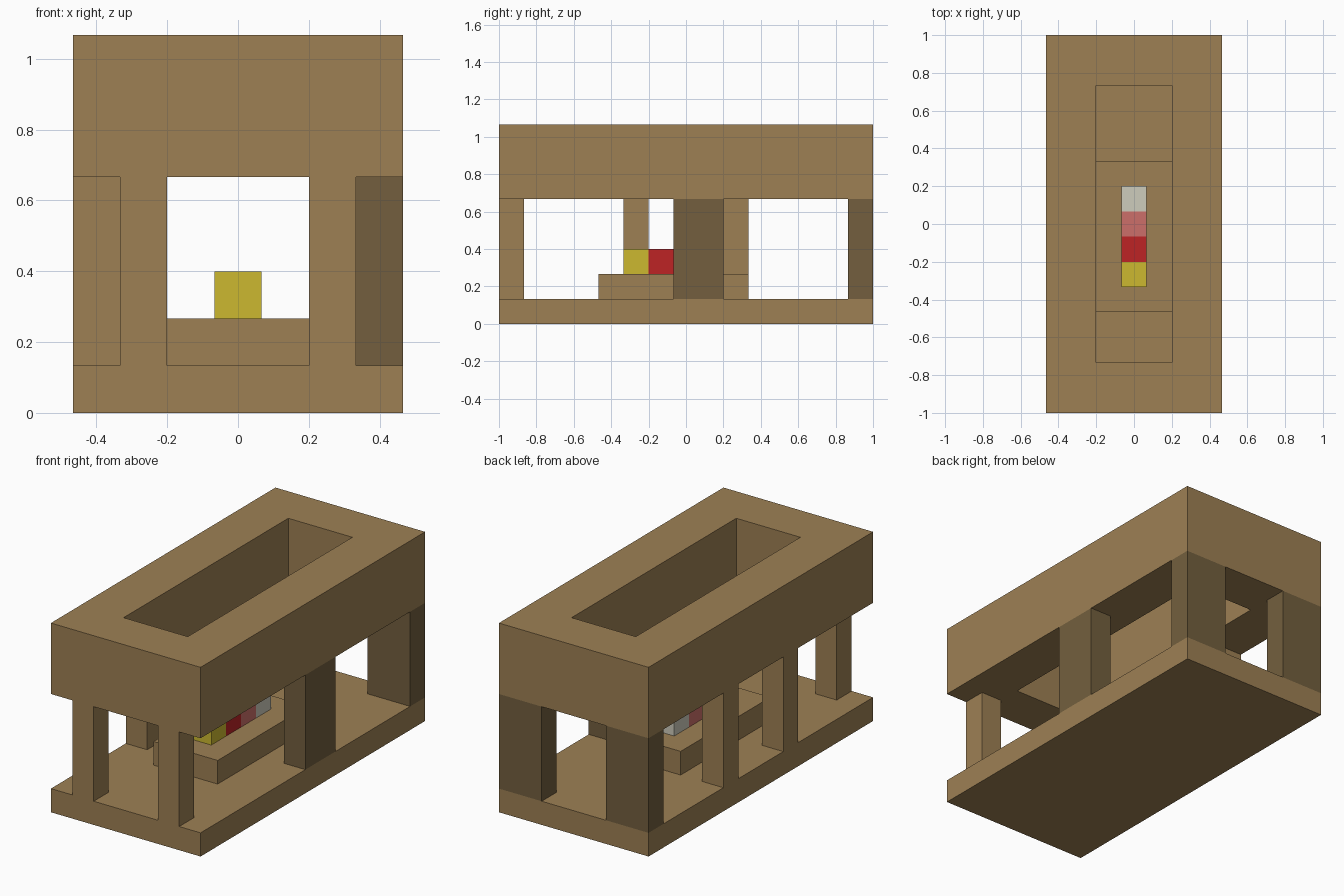
import bpy
import bmesh

UNIT = 2 / 15  # one building block

cube = bpy.data.objects.get("Cube")
if cube:
    bpy.data.objects.remove(cube, do_unlink=True)


def material(name, rgb):
    """Flat colour given as 0-255 sRGB, stored as linear."""
    linear = [((c / 255 + 0.055) / 1.055) ** 2.4 for c in rgb] + [1]
    mat = bpy.data.materials.new(name)
    mat.use_nodes = True
    mat.diffuse_color = linear
    mat.node_tree.nodes["Principled BSDF"].inputs["Base Color"].default_value = linear
    return mat


wood = material("light_wood", (157, 128, 84))
dark_wood = material("dark_wood", (115, 95, 62))
yellow = material("yellow", (204, 185, 48))
red = material("red", (189, 35, 37))
pink = material("pink", (204, 111, 106))
grey = material("pale_grey", (206, 204, 188))


def finish(name, bm, mat):
    bmesh.ops.recalc_face_normals(bm, faces=bm.faces)
    mesh = bpy.data.meshes.new(name)
    bm.to_mesh(mesh)
    bm.free()
    mesh.materials.append(mat)
    obj = bpy.data.objects.new(name, mesh)
    bpy.context.collection.objects.link(obj)
    return obj


def box(name, x, y, z, mat):
    """Box from (low, high) ranges counted in blocks."""
    bm = bmesh.new()
    bmesh.ops.create_cube(bm, size=1)
    for v in bm.verts:
        v.co = [UNIT * (r[0] if c < 0 else r[1]) for c, r in zip(v.co, (x, y, z))]
    return finish(name, bm, mat)


def ring(name, half_x, half_y, wall, z, mat):
    """Rectangular frame with an open middle."""
    bm = bmesh.new()
    loops = []
    for inset, height in ((0, z[0]), (0, z[1]), (wall, z[1]), (wall, z[0])):
        hx, hy = half_x - inset, half_y - inset
        loops.append([bm.verts.new((sx * hx * UNIT, sy * hy * UNIT, height * UNIT))
                      for sx, sy in ((-1, -1), (1, -1), (1, 1), (-1, 1))])
    for i in range(4):
        a, b = loops[i], loops[(i + 1) % 4]
        for j in range(4):
            k = (j + 1) % 4
            bm.faces.new((a[j], a[k], b[k], b[j]))
    return finish(name, bm, mat)


# Floor, raised plinth and open roof
box("floor", (-3.5, 3.5), (-7.5, 7.5), (0, 1), wood)
box("plinth", (-1.5, 1.5), (-3.5, 2.5), (1, 2), wood)
ring("roof_frame", 3.5, 7.5, 2, (5, 8), wood)

# Paired posts at the front and back
for side, s in (("right", -1), ("left", 1)):
    box(f"front_post_{side}", sorted((1.5 * s, 2.5 * s)), (-7.5, -6.5), (1, 5), wood)
    box(f"back_post_{side}", sorted((1.5 * s, 3.5 * s)), (6.5, 7.5), (1, 5), dark_wood)

# Posts along the long sides
box("side_post_wide", (2.5, 3.5), (-0.5, 1.5), (1, 5), dark_wood)
for name, y in (("side_post_front", -2.5), ("side_post_rear", 1.5)):
    box(name, (-3.5, -2.5), (y, y + 1), (1, 5), wood)

# Row of coloured blocks on the plinth
for i, mat in enumerate((yellow, red, pink, grey)):
    box(f"{mat.name}_block", (-0.5, 0.5), (i - 2.5, i - 1.5), (2, 3), mat)
